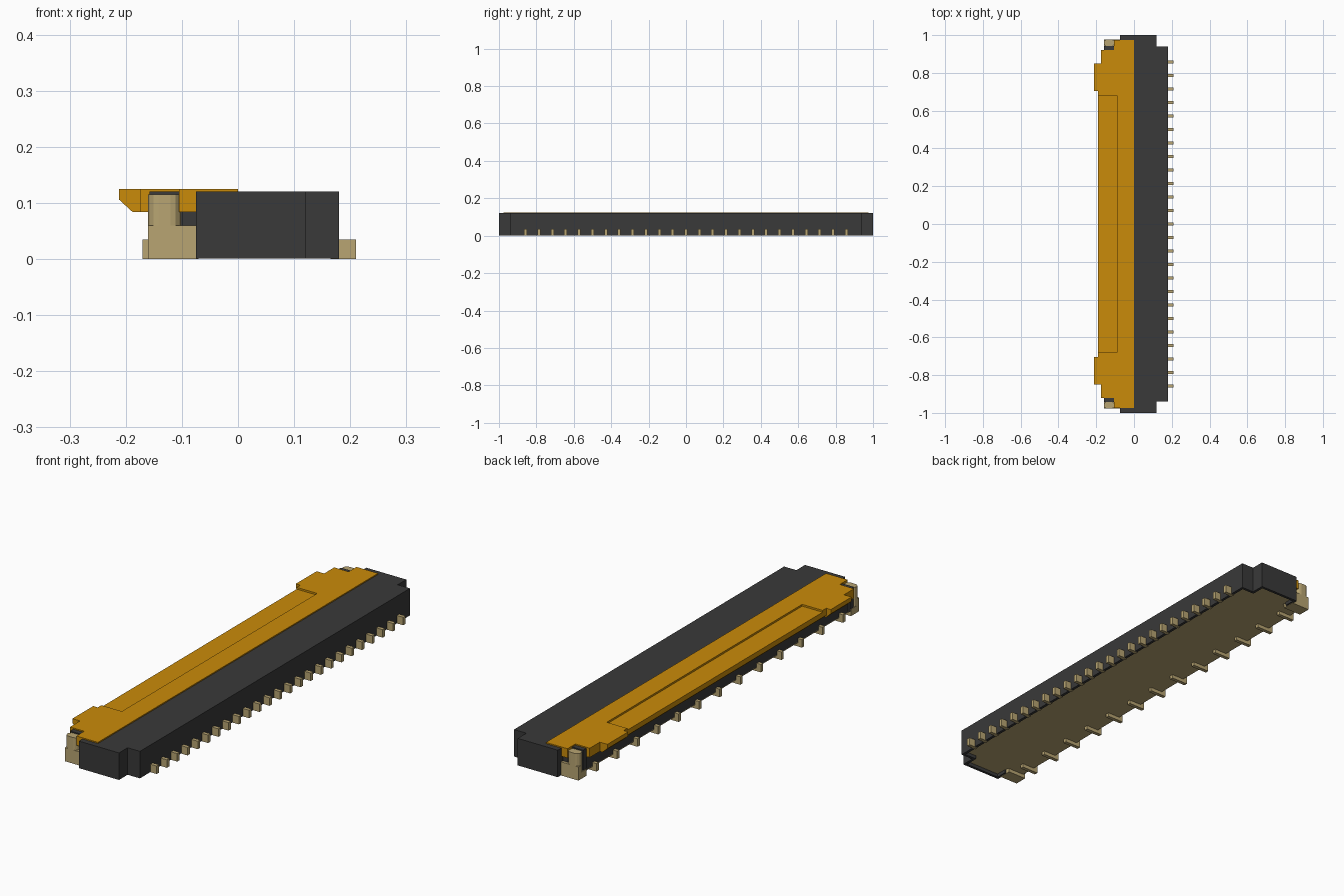
import bpy, bmesh, math

cube = bpy.data.objects.get("Cube")
if cube:
    bpy.data.objects.remove(cube, do_unlink=True)


def material(name, rgb):
    m = bpy.data.materials.new(name)
    m.use_nodes = True
    m.diffuse_color = (*rgb, 1)
    m.node_tree.nodes["Principled BSDF"].inputs["Base Color"].default_value = (*rgb, 1)
    return m


DARK = material("dark grey plastic", (0.041, 0.041, 0.041))
AMBER = material("amber plastic", (0.59, 0.26, 0.003))
TAN = material("tan metal", (0.48, 0.375, 0.17))


def prism(name, pts, axis, lo, hi, mat):
    """Extrude a closed 2D outline: axis 'z' takes (x, y), axis 'y' takes (x, z)."""
    def place(p, t):
        return (p[0], p[1], t) if axis == "z" else (p[0], t, p[1])
    bm = bmesh.new()
    a = [bm.verts.new(place(p, lo)) for p in pts]
    b = [bm.verts.new(place(p, hi)) for p in pts]
    bm.faces.new(a)
    bm.faces.new(b)
    for i in range(len(pts)):
        j = (i + 1) % len(pts)
        bm.faces.new((a[i], a[j], b[j], b[i]))
    bmesh.ops.recalc_face_normals(bm, faces=bm.faces)
    me = bpy.data.meshes.new(name)
    bm.to_mesh(me)
    bm.free()
    me.materials.append(mat)
    ob = bpy.data.objects.new(name, me)
    bpy.context.collection.objects.link(ob)
    return ob


def box(name, x, y, z, mat):
    pts = [(x[0], y[0]), (x[1], y[0]), (x[1], y[1]), (x[0], y[1])]
    return prism(name, pts, "z", z[0], z[1], mat)


def mirror_outline(half):
    """Complete an outline given for y > 0 by reflecting it across y = 0."""
    return half + [(x, -y) for x, y in reversed(half)]


FLOOR = 0.016  # height of the recessed underside

# Housing: tall rear block with end ears, and a lower shelf under the flap
prism("housing", mirror_outline([(0.18, 0.94), (0.12, 0.94), (0.12, 1.0),
                                 (-0.075, 1.0), (-0.075, 0.92), (-0.002, 0.92)]),
      "z", FLOOR + 0.003, 0.12, DARK)
box("housing_shelf", (-0.15, 0), (-0.92, 0.92), (FLOOR + 0.003, 0.084), DARK)
box("rear_skirt", (0.168, 0.18), (-0.94, 0.94), (0.001, FLOOR + 0.003), DARK)

# Metal underside, set up inside the skirt
prism("base_plate", mirror_outline([(0.17, 0.93), (0.11, 0.93), (0.11, 0.99),
                                    (-0.065, 0.99), (-0.065, 0.92), (-0.15, 0.92)]),
      "z", FLOOR, FLOOR + 0.004, TAN)

# Flap: main slab with a shallow step down to a lip along the middle
prism("flap", mirror_outline([(0.0, 0.975), (-0.105, 0.975), (-0.105, 0.92),
                              (-0.175, 0.92), (-0.175, 0.68), (-0.09, 0.68)]),
      "z", 0.084, 0.125, AMBER)
prism("flap_lip", [(-0.09, 0.084), (-0.18, 0.084), (-0.19, 0.094), (-0.19, 0.117),
                   (-0.09, 0.117)], "y", -0.71, 0.71, AMBER)

for side, s in (("left", 1), ("right", -1)):
    def span(a, b):
        return sorted((s * a, s * b))

    # Skirt walls around each ear
    for part, x, y in (("end", (-0.075, 0.12), (0.988, 1.0)),
                       ("rear", (0.108, 0.12), (0.928, 1.0)),
                       ("step", (0.12, 0.18), (0.928, 0.94)),
                       ("front", (-0.075, -0.063), (0.94, 1.0))):
        box(f"ear_skirt_{part}_{side}", x, span(*y), (0.001, FLOOR + 0.003), DARK)

    # Finger tabs with chamfered undersides, and the slab between tab and step
    prism(f"finger_tab_{side}", [(-0.17, 0.084), (-0.188, 0.084), (-0.212, 0.106),
                                 (-0.212, 0.125), (-0.17, 0.125)],
          "y", *span(0.705, 0.85), AMBER)
    box(f"flap_shoulder_{side}", (-0.19, -0.17), span(0.68, 0.71), (0.095, 0.125), AMBER)

    # Hold-down: low foot plate and a rolled metal post on top of it
    box(f"hold_down_foot_{side}", (-0.16, -0.07), span(0.96, 0.977), (0, 0.06), TAN)
    box(f"hold_down_base_{side}", (-0.16, -0.07), span(0.92, 0.965), (0, 0.03), TAN)
    r, cy = 0.018, s * 0.959
    arc = [math.radians(-90 + 30 * k) for k in range(7)]
    roll = [(-0.12 + r * math.cos(t), cy + r * math.sin(t)) for t in arc]
    roll += [(-0.142 - r * math.cos(t), cy - r * math.sin(t)) for t in arc]
    prism(f"hold_down_post_{side}", roll, "z", 0.03, 0.115, TAN)

    # Plastic posts beside the hold-down
    box(f"corner_post_{side}", (-0.158, -0.105), span(0.915, 0.942), (0.02, 0.12), DARK)
    box(f"corner_block_{side}", (-0.10, -0.07), span(0.91, 0.965), (0.03, 0.085), DARK)

# Solder pins: a dense row behind and a wider spaced row in front
for i in range(25):
    y = (i - 12) * 0.0715
    box(f"rear_pin_{i + 1}", (0.165, 0.21), (y - 0.008, y + 0.008), (0, 0.035), TAN)
for i in range(13):
    y = (i - 6) * 0.143
    box(f"front_pin_{i + 1}", (-0.17, -0.09), (y - 0.008, y + 0.008), (0, 0.035), TAN)
